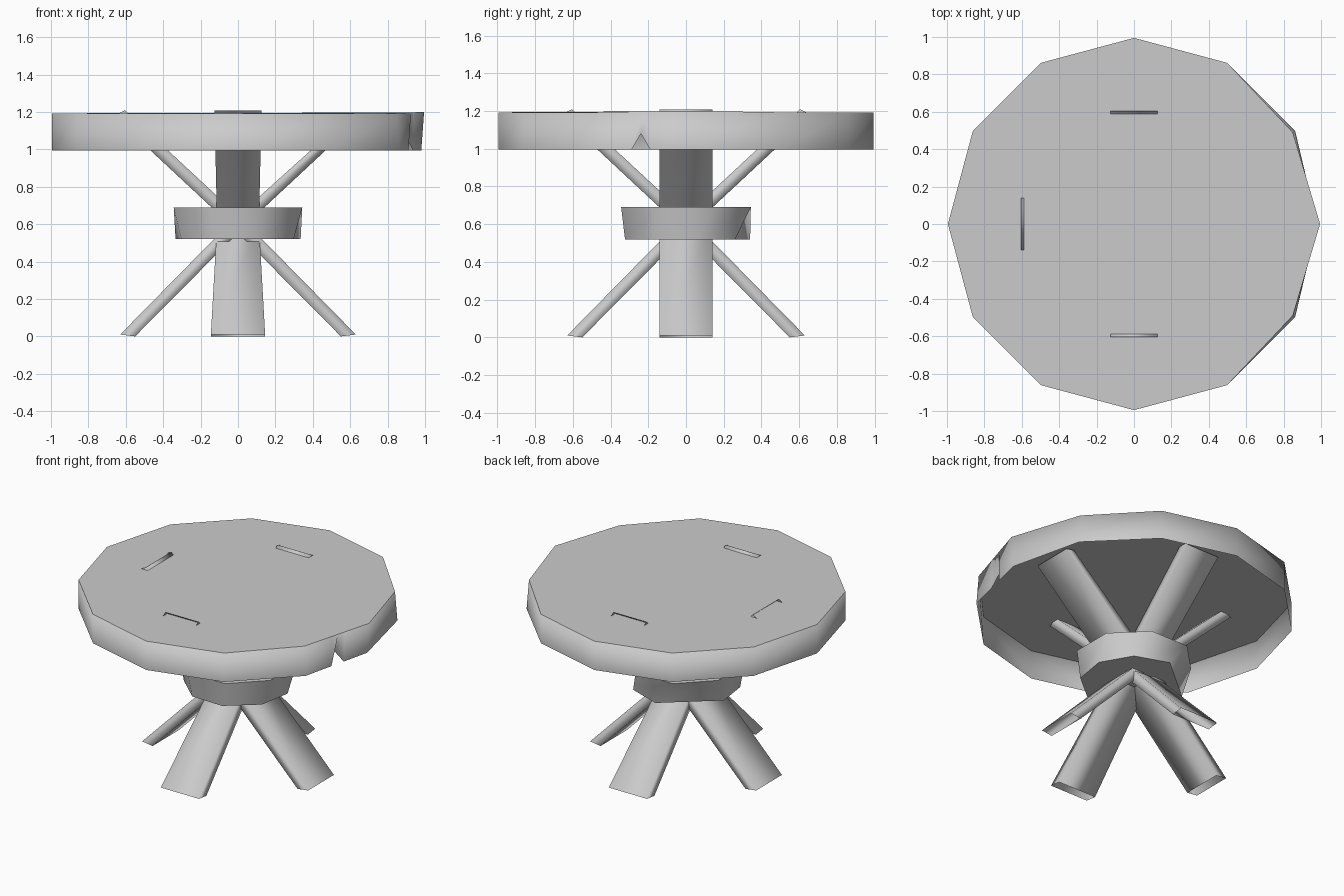
import bpy, bmesh, math
from mathutils import Vector, Matrix

cube = bpy.data.objects.get("Cube")
if cube:
    bpy.data.objects.remove(cube, do_unlink=True)

# One plain grey for everything
grey = bpy.data.materials.new("plain_grey")
grey.use_nodes = True
grey.diffuse_color = (0.6, 0.6, 0.6, 1)
grey.node_tree.nodes["Principled BSDF"].inputs["Base Color"].default_value = grey.diffuse_color


def polar(radius, degrees, z=0.0):
    a = math.radians(degrees)
    return Vector((radius * math.cos(a), radius * math.sin(a), z))


def finish(name, bm):
    for f in bm.faces:
        f.smooth = True
    mesh = bpy.data.meshes.new(name)
    bm.to_mesh(mesh)
    bm.free()
    mesh.materials.append(grey)
    obj = bpy.data.objects.new(name, mesh)
    bpy.context.collection.objects.link(obj)


def loft(bm, rings):
    """Join counter-clockwise rings, lowest first, into an open tube."""
    rows = [[bm.verts.new(p) for p in ring] for ring in rings]
    n = len(rows[0])
    for a, b in zip(rows, rows[1:]):
        for i in range(n):
            j = (i + 1) % n
            bm.faces.new((a[i], a[j], b[j], b[i]))
    return rows


# Table top: twelve-sided hollow lid, open underneath, with a chipped rim
TOP, RIM = 1.193, 0.995
upper = [polar(0.995, i * 30, TOP) for i in range(12)]
lower = [polar(0.995, i * 30, RIM) for i in range(12)]
upper[0].z += 0.008
lower[0].x -= 0.015
for i in (1, 11):
    upper[i] *= Vector((0.985, 0.985, 1)).x
    upper[i].z = TOP
# Chip between the last corner and the first one
for t in (0.42, 0.52, 0.62):
    upper.append(upper[11].lerp(upper[0], t))
    lower.append(lower[11].lerp(lower[0], t))
lower[13] += Vector((-0.03, 0, 0.085))

bm = bmesh.new()
low, high = loft(bm, [lower, upper])
lid = bm.faces.new(high)
bmesh.ops.inset_region(bm, faces=[lid], thickness=0.04)
finish("table_top", bm)

# Eight-sided hub, narrower and less regular underneath
hub_low = (10, 50, 91, 169, 207, 248, 288, 331)
bm = bmesh.new()
low, high = loft(bm, [[polar(0.34, a, 0.52) for a in hub_low],
                      [polar(0.372, 22.5 + 45 * i, 0.69) for i in range(8)]])
bm.faces.new(high)
bm.faces.new(low[::-1])
for e in bm.edges:
    if all(v in low for v in e.verts) or all(v in high for v in e.verts):
        e.smooth = False
finish("hub", bm)


# Crossed hollow plank legs: each leans from the floor through the hub,
# and its upper edge just breaks through the table top
def leg(name, angle, widths, tip):
    bm = bmesh.new()
    # inner x, inner z, outer x, outer z at foot, crossing and tip
    sections = [(-0.63, 0.01, -0.55, 0.0),
                (-0.05, 0.6, 0.045, 0.6),
                (0.605, tip, 0.665, TOP - 0.015)]
    rings = [[(xa, -w, za), (xb, -w, zb), (xb, w, zb), (xa, w, za)]
             for (xa, za, xb, zb), w in zip(sections, widths)]
    loft(bm, rings)
    bm.transform(Matrix.Rotation(angle, 4, 'Z'))
    finish(name, bm)


for i, name in enumerate(("right_leg", "front_leg", "left_leg", "back_leg")):
    widths = (0.145, 0.112, 0.125) if i % 2 else (0.14, 0.14, 0.14)
    leg(name, i * math.pi / 2, widths, TOP + (0.016 if i else -0.004))
